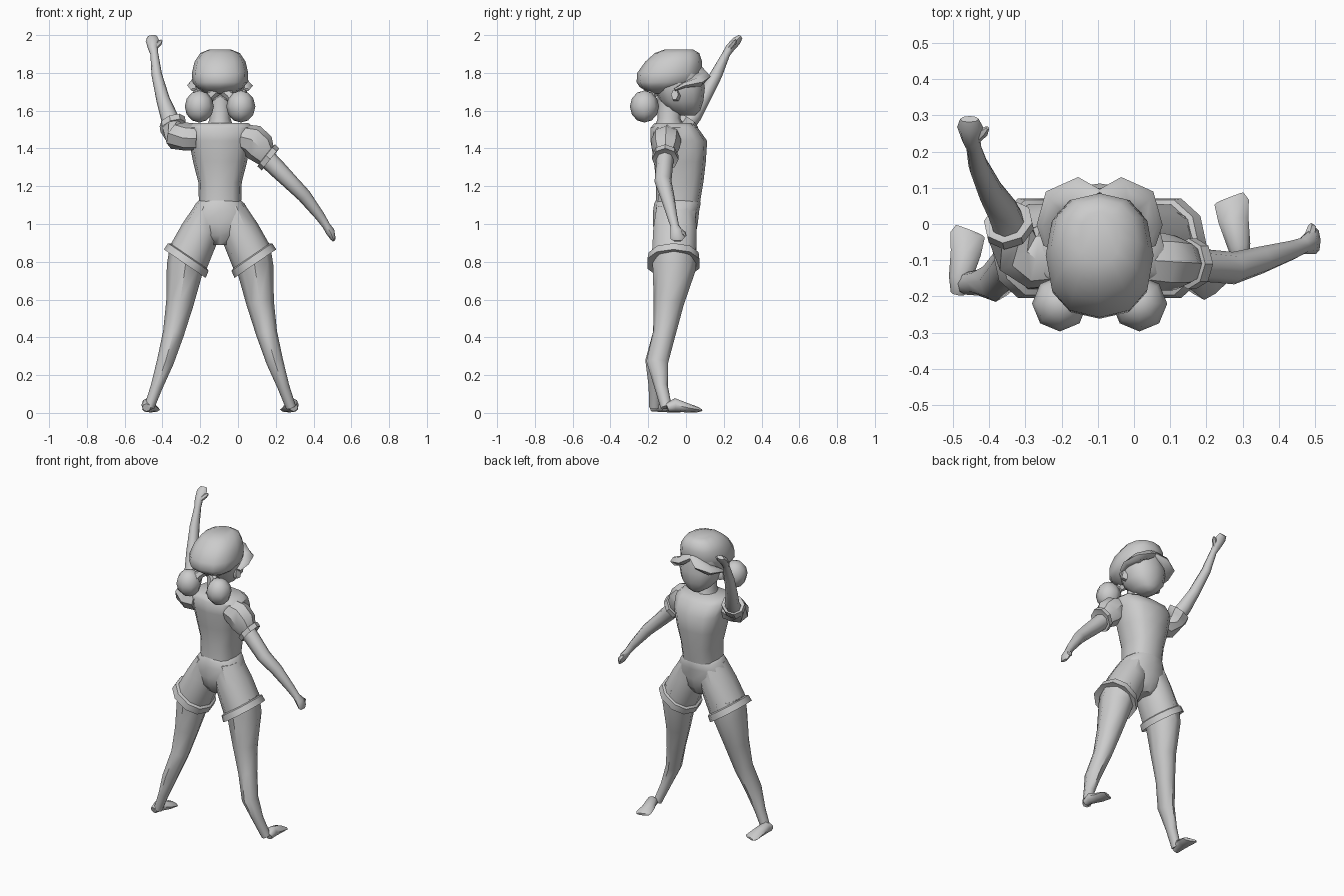
import bpy, bmesh, math
from mathutils import Vector

CX = -0.095  # body centre line


def loft(name, rings, sides=8, ref=(0, 1, 0), flat=False, p=1.0, angle=50):
    """Skin rings (x, y, z, a, b[, normal]); b lies along ref, a across it."""
    bm = bmesh.new()
    pts = [Vector(r[:3]) for r in rings]
    loops = []
    for i, r in enumerate(rings):
        if flat:
            n = Vector((0, 0, 1))
        elif len(r) > 5:
            n = Vector(r[5]).normalized()
        else:
            n = (pts[min(i + 1, len(pts) - 1)] - pts[max(i - 1, 0)]).normalized()
        b = Vector(ref)
        b = (b - n * b.dot(n)).normalized()
        a = b.cross(n)
        loop = []
        for k in range(sides):
            t = 2 * math.pi * k / sides
            c, s = math.cos(t), math.sin(t)
            c = math.copysign(abs(c) ** p, c)
            s = math.copysign(abs(s) ** p, s)
            loop.append(bm.verts.new(pts[i] + a * c * r[3] + b * s * r[4]))
        loops.append(loop)
    for l0, l1 in zip(loops, loops[1:]):
        for k in range(sides):
            j = (k + 1) % sides
            bm.faces.new((l0[k], l0[j], l1[j], l1[k]))
    bm.faces.new(loops[0])
    bm.faces.new(loops[-1])
    return finish(name, bm, angle)


def finish(name, bm, angle):
    bmesh.ops.recalc_face_normals(bm, faces=bm.faces)
    me = bpy.data.meshes.new(name)
    bm.to_mesh(me)
    bm.free()
    ob = bpy.data.objects.new(name, me)
    bpy.context.collection.objects.link(ob)
    bpy.ops.object.select_all(action='DESELECT')
    ob.select_set(True)
    bpy.context.view_layer.objects.active = ob
    bpy.ops.object.shade_smooth_by_angle(angle=math.radians(angle))
    return ob


def stack(name, rows, **kw):
    """Horizontal sections (z, half width, back y, front y) on the centre line."""
    return loft(name, [(CX, (b + f) / 2, z, w, (f - b) / 2) for z, w, b, f in rows],
                flat=True, **kw)


# shirt body
stack("shirt", [(1.00, .11, -.16, .055), (1.12, .112, -.16, .075), (1.22, .115, -.158, .092),
                (1.33, .143, -.17, .105), (1.44, .165, -.188, .112), (1.51, .178, -.188, .062),
                (1.535, .15, -.165, .03)], sides=12, p=.75)

# neck and face
stack("neck", [(1.50, .075, -.17, .0), (1.56, .055, -.15, -.03), (1.68, .06, -.15, -.02)])
stack("face", [(1.575, .03, -.03, .05), (1.60, .07, -.09, .075), (1.65, .115, -.14, .092),
               (1.72, .132, -.17, .10), (1.80, .13, -.18, .085)], sides=12, p=.85)

# hair cap
stack("hair", [(1.69, .075, -.19, -.05), (1.725, .125, -.245, .0), (1.75, .146, -.262, .06),
               (1.80, .149, -.258, .085), (1.86, .135, -.215, .085), (1.905, .105, -.165, .07),
               (1.925, .055, -.11, .035)], sides=12, p=.85)

for s, side in ((-1, "left"), (1, "right")):
    def m(dx):
        return CX + s * dx

    # fringe sweeping from the parting to the temple
    loft(side + "_fringe", [(m(.005), .065, 1.82, .03, .02), (m(.06), .085, 1.785, .045, .03),
                            (m(.115), .06, 1.755, .045, .03), (m(.14), -.01, 1.735, .035, .015),
                            (m(.14), -.06, 1.71, .015, .008)], sides=6, ref=(.01, .1, 1))
    # ear
    loft(side + "_ear", [(m(.11), -.05, 1.68, .025, .035), (m(.14), -.06, 1.685, .02, .03)], 6,
         ref=(0, 0, 1))
    # tied bun with its strand
    loft(side + "_bun_strand", [(m(.02), -.16, 1.72, .045, .04), (m(.05), -.19, 1.68, .02, .025),
                                (m(.085), -.21, 1.65, .05, .05)], 6, ref=(0, 0, 1))
    bm = bmesh.new()
    bmesh.ops.create_uvsphere(bm, u_segments=8, v_segments=6, radius=1)
    for v in bm.verts:
        v.co = Vector((m(.11) + v.co.x * .077, -.22 + v.co.y * .077, 1.622 + v.co.z * .085))
    finish(side + "_bun", bm, 60)

    # shorts leg with turned-up hem
    hem = (-s * .56, 0, .82)
    loft(side + "_shorts_leg", [(m(.06), -.055, 1.09, .075, .105, (-s * .1, 0, 1)),
                                (m(.10), -.058, .97, .105, .12, (-s * .3, 0, 1)),
                                (m(.165), -.063, .83, .115, .122, hem),
                                (m(.168), -.065, .825, .130, .138, hem),
                                (m(.187), -.067, .79, .134, .144, hem),
                                (m(.183), -.067, .80, .09, .10, hem)], sides=10, p=.9, angle=40)

    # leg down to the ankle; the right ankle stands further forward
    dy = .06 if s > 0 else 0
    loft(side + "_leg", [(m(.165), -.06, .88, .10, .115), (m(.185), -.062, .77, .098, .115),
                         (m(.213), -.092, .58, .073, .08), (m(.247), -.115, .42, .056, .06),
                         (m(.29), -.158 + dy * .1, .27, .045, .058),
                         (m(.335), -.162 + dy * .5, .14, .032, .036),
                         (m(.375), -.165 + dy, .03, .027, .03)])

    # foot
    fy = .09 if s > 0 else 0
    loft(side + "_foot", [(m(.39), -.19 + fy, .028, .022, .022), (m(.385), -.15 + fy, .042, .032, .036),
                          (m(.37), -.08 + fy, .026, .042, .024), (m(.365), -.03 + fy, .017, .048, .015),
                          (m(.36), -.017 + fy, .014, .04, .008)], ref=(0, 0, 1))

# shorts seat
stack("shorts_seat", [(.89, .05, -.13, .02), (.94, .12, -.165, .05), (1.0, .165, -.176, .062),
                      (1.07, .152, -.174, .07), (1.11, .128, -.168, .078), (1.135, .10, -.155, .07)],
      sides=12, p=.85)

# raised left arm
loft("left_sleeve", [(-.22, -.09, 1.46, .07, .08), (-.275, -.09, 1.463, .075, .09),
                     (-.325, -.07, 1.467, .075, .075), (-.345, -.025, 1.50, .062, .062),
                     (-.344, -.012, 1.515, .072, .068, (-.3, .5, .8)),
                     (-.348, .006, 1.543, .072, .068, (-.3, .5, .8)),
                     (-.346, .0, 1.535, .045, .045, (-.3, .5, .8))], ref=(0, 1, .1), angle=40)
loft("left_arm", [(-.338, -.02, 1.50, .05, .05), (-.365, .04, 1.57, .046, .042),
                  (-.397, .09, 1.66, .036, .038), (-.43, .16, 1.79, .028, .032),
                  (-.443, .213, 1.90, .021, .021), (-.45, .232, 1.93, .026, .024),
                  (-.453, .268, 1.97, .036, .024), (-.455, .29, 1.992, .026, .012)])
loft("left_thumb", [(-.44, .235, 1.935, .016, .016), (-.415, .255, 1.96, .014, .014),
                    (-.405, .265, 1.972, .006, .006)], 6)

# lowered right arm
cuff = (.75, -.02, -.6)
loft("right_sleeve", [(.02, -.10, 1.46, .07, .075), (.075, -.105, 1.445, .085, .08),
                      (.115, -.108, 1.405, .085, .075), (.148, -.11, 1.365, .063, .058, cuff),
                      (.150, -.11, 1.363, .075, .07, cuff), (.172, -.11, 1.342, .075, .07, cuff),
                      (.166, -.11, 1.347, .045, .045, cuff)], angle=40)
loft("right_arm", [(.13, -.11, 1.37, .05, .048), (.20, -.115, 1.30, .048, .045),
                   (.275, -.122, 1.225, .042, .045), (.35, -.10, 1.15, .037, .038),
                   (.435, -.073, 1.04, .026, .027), (.468, -.06, .99, .021, .023),
                   (.488, -.05, .96, .024, .033), (.502, -.045, .925, .015, .038),
                   (.508, -.045, .91, .007, .022)])
loft("right_thumb", [(.485, -.035, .965, .014, .016), (.492, -.01, .95, .012, .013),
                     (.49, -.003, .935, .006, .006)], 6, ref=(1, 0, 0))
